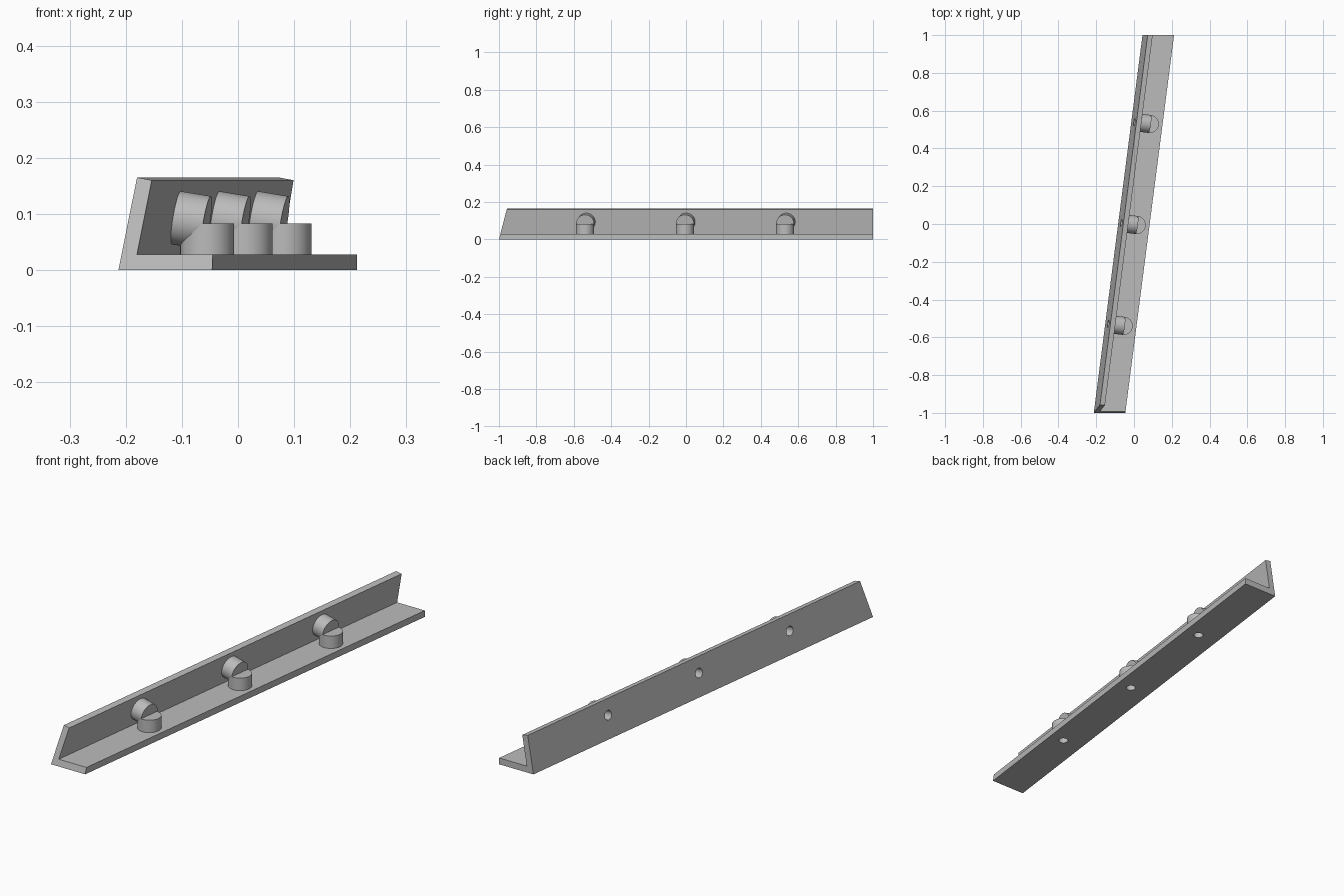
import bpy, bmesh, math
from mathutils import Vector, Matrix

cube = bpy.data.objects.get("Cube")
if cube:
    bpy.data.objects.remove(cube, do_unlink=True)

grey = bpy.data.materials.new("light grey")
grey.use_nodes = True
GREY = (0.5, 0.5, 0.5, 1)
grey.diffuse_color = GREY
grey.node_tree.nodes["Principled BSDF"].inputs["Base Color"].default_value = GREY

SKEW = 0.129                                  # sideways drift of the bar along y
LEAN = 0.165                                  # lean of the upright flange
across = Vector((1, -SKEW, 0)).normalized()
up = (across * LEAN + Vector((0, 0, 1))).normalized()
inward = (across - Vector((0, 0, LEAN))).normalized()


def add_object(name, bm):
    bmesh.ops.recalc_face_normals(bm, faces=bm.faces)
    mesh = bpy.data.meshes.new(name)
    bm.to_mesh(mesh)
    bm.free()
    mesh.materials.append(grey)
    obj = bpy.data.objects.new(name, mesh)
    bpy.context.collection.objects.link(obj)
    return obj


def cylinder(name, start, axis, radius, length):
    bm = bmesh.new()
    rot = axis.to_track_quat("Z", "Y").to_matrix().to_4x4()
    place = Matrix.Translation(start + axis * length / 2) @ rot
    bmesh.ops.create_cone(bm, cap_ends=True, segments=64, radius1=radius,
                          radius2=radius, depth=length, matrix=place)
    return add_object(name, bm)


def cut(target, cutter):
    mod = target.modifiers.new("hole", "BOOLEAN")
    mod.operation = "DIFFERENCE"
    mod.solver = "EXACT"
    mod.object = cutter
    cutter.hide_render = True
    cutter.hide_set(True)


# Angle bar: L profile swept along y, front end cut on a slope
profile = [(0, 0), (0.167, 0), (0.167, 0.028), (0.032, 0.028),
           (0.054, 0.160), (0.0275, 0.165)]
bm = bmesh.new()
ends = []
for back in (False, True):
    ring = []
    for x, z in profile:
        y = 1 if back else -1 + 0.26 * z
        ring.append(bm.verts.new((x - 0.213 + SKEW * (y + 1), y, z)))
    ends.append(ring)
    bm.faces.new(ring)
for i in range(len(profile)):
    j = (i + 1) % len(profile)
    bm.faces.new((ends[0][i], ends[0][j], ends[1][j], ends[1][i]))
bar = add_object("angle_bar", bm)

# Pegs on both flanges, each with a blind hole from outside
for label, y in (("front", -0.531), ("middle", 0.003), ("back", 0.538)):
    corner = Vector((-0.181 + SKEW * (y + 1), y, 0.028))
    for flange, along, axis in (("base", across, Vector((0, 0, 1))),
                                ("wall", up, inward)):
        foot = corner + along * 0.066
        peg = cylinder(f"{label}_{flange}_peg", foot, axis, 0.048, 0.055)
        hole = cylinder(f"{label}_{flange}_hole_cutter",
                        foot - axis * 0.05, axis, 0.02, 0.09)
        cut(bar, hole)
        cut(peg, hole)
        bpy.ops.object.select_all(action="DESELECT")
        peg.select_set(True)
        bpy.context.view_layer.objects.active = peg
        bpy.ops.object.shade_smooth_by_angle(angle=math.radians(30))
